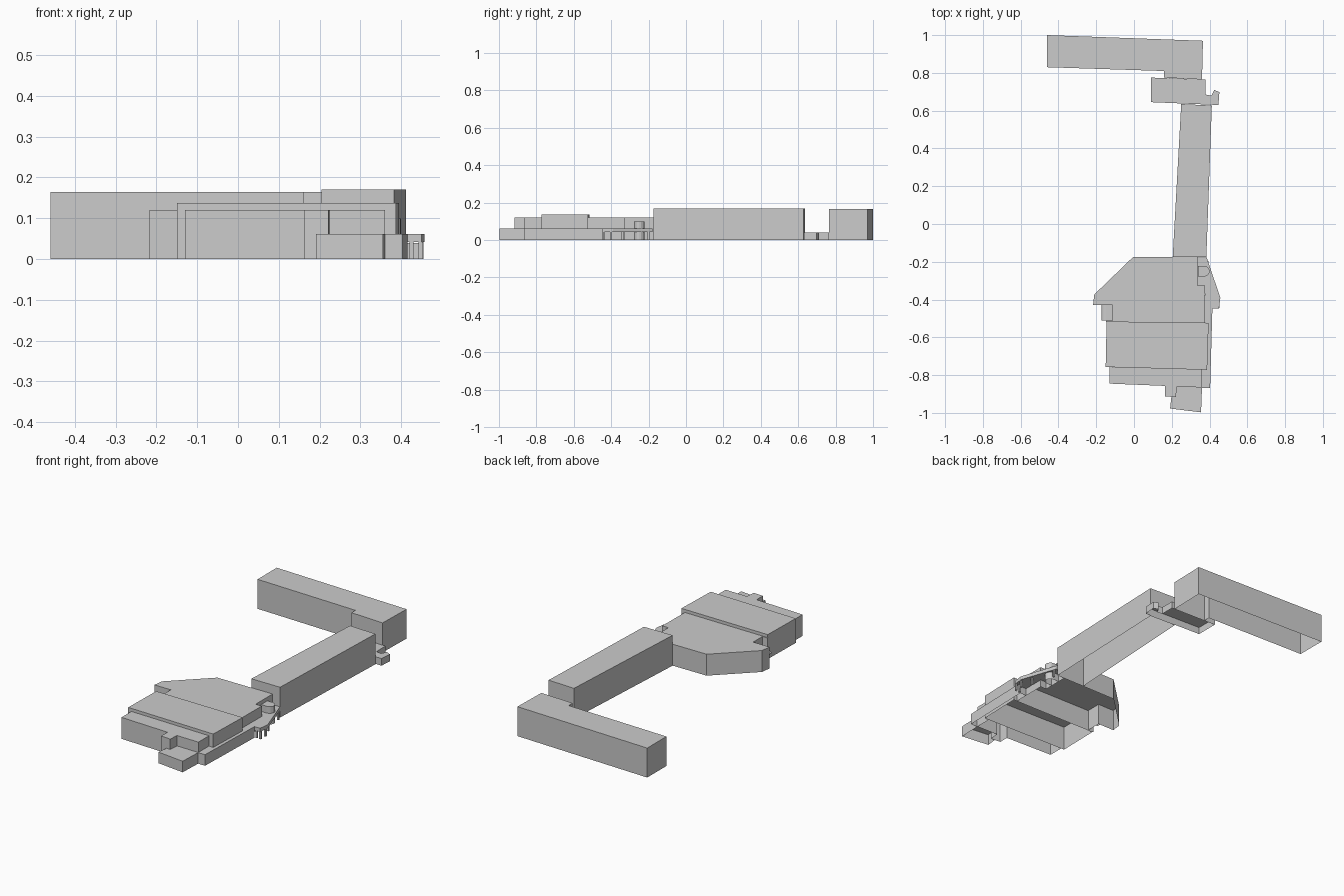
import bpy, bmesh, math

if "Cube" in bpy.data.objects:
    bpy.data.objects.remove(bpy.data.objects["Cube"])


def prism(name, pts, top, base=0.0, floor=False):
    """Extrude a ground outline; shells standing on the ground have no floor."""
    area = sum(a[0] * b[1] - b[0] * a[1] for a, b in zip(pts, pts[1:] + pts[:1]))
    if area < 0:
        pts = pts[::-1]
    bm = bmesh.new()
    lo = [bm.verts.new((x, y, base)) for x, y in pts]
    hi = [bm.verts.new((x, y, top)) for x, y in pts]
    n = len(pts)
    for i in range(n):
        j = (i + 1) % n
        bm.faces.new((lo[i], lo[j], hi[j], hi[i]))
    bm.faces.new(hi)
    if floor:
        bm.faces.new(lo[::-1])
    mesh = bpy.data.meshes.new(name)
    bm.to_mesh(mesh)
    bm.free()
    ob = bpy.data.objects.new(name, mesh)
    bpy.context.collection.objects.link(ob)
    return ob


# Back wing and the low link behind the long block
prism("back_wing", [(-.46, 1), (-.46, .83), (.16, .81), (.16, .775),
                    (.36, .765), (.365, .97)], .165)
prism("low_link", [(.09, .775), (.09, .645), (.447, .63), (.452, .698), (.425, .71),
                   (.41, .68), (.378, .685), (.378, .765)], .04)

# Long block
prism("long_block", [(.205, -.175), (.383, -.175), (.412, .627), (.25, .635)], .17)

# Front building: fan, middle hall, front section
prism("fan_hall", [(-.005, -.175), (-.21, -.373), (-.217, -.43), (-.115, -.43),
                   (-.115, -.512), (-.147, -.512), (-.147, -.518), (.373, -.523),
                   (.375, -.325), (.337, -.325), (.337, -.175)], .12)
prism("middle_hall", [(-.145, -.516), (-.15, -.757), (.387, -.772), (.395, -.523)], .137)
prism("front_section", [(-.13, -.758), (-.13, -.845), (.163, -.857), (.163, -.912),
                        (.222, -.917), (.226, -.862), (.36, -.865), (.36, -.77)], .12)

# Low annexes
prism("front_porch", [(.226, -.862), (.222, -.917), (.198, -.915), (.191, -.977),
                      (.355, -.997), (.36, -.865)], .062)
prism("side_strip", [(.36, -.867), (.403, -.867), (.415, -.447), (.374, -.447),
                     (.374, -.523), (.395, -.523), (.387, -.772), (.36, -.77)], .062)

# Side canopy on thin posts
prism("side_canopy", [(.337, -.178), (.385, -.178), (.457, -.39), (.45, -.447),
                      (.374, -.447), (.375, -.325), (.337, -.325)], .062, .042, True)
for i, (x, y) in enumerate([(.448, -.44), (.425, -.44), (.45, -.40), (.425, -.34),
                            (.39, -.20)]):
    r = .005
    prism(f"canopy_post_{i}", [(x - r, y - r), (x + r, y - r),
                               (x + r, y + r), (x - r, y + r)], .042)

# Stair turret with a rounded end
arc = [(.372 + .028 * math.cos(a), -.25 + .028 * math.sin(a))
       for a in (math.radians(-90 + 22.5 * k) for k in range(9))]
prism("stair_turret", [(.338, -.278)] + arc + [(.338, -.222)], .1)

# Curved awning in the left recess
prof = [(-.147 - .025 * math.cos(a), .042 + .015 * math.sin(a))
        for a in (math.radians(18 * k) for k in range(6))] + [(-.115, .057)]
bm = bmesh.new()
rows = [[bm.verts.new((x, y, z)) for x, z in prof] for y in (-.43, -.512)]
for i in range(len(prof) - 1):
    bm.faces.new((rows[0][i], rows[1][i], rows[1][i + 1], rows[0][i + 1]))
me = bpy.data.meshes.new("curved_awning")
bm.to_mesh(me)
bm.free()
bpy.context.collection.objects.link(bpy.data.objects.new("curved_awning", me))
